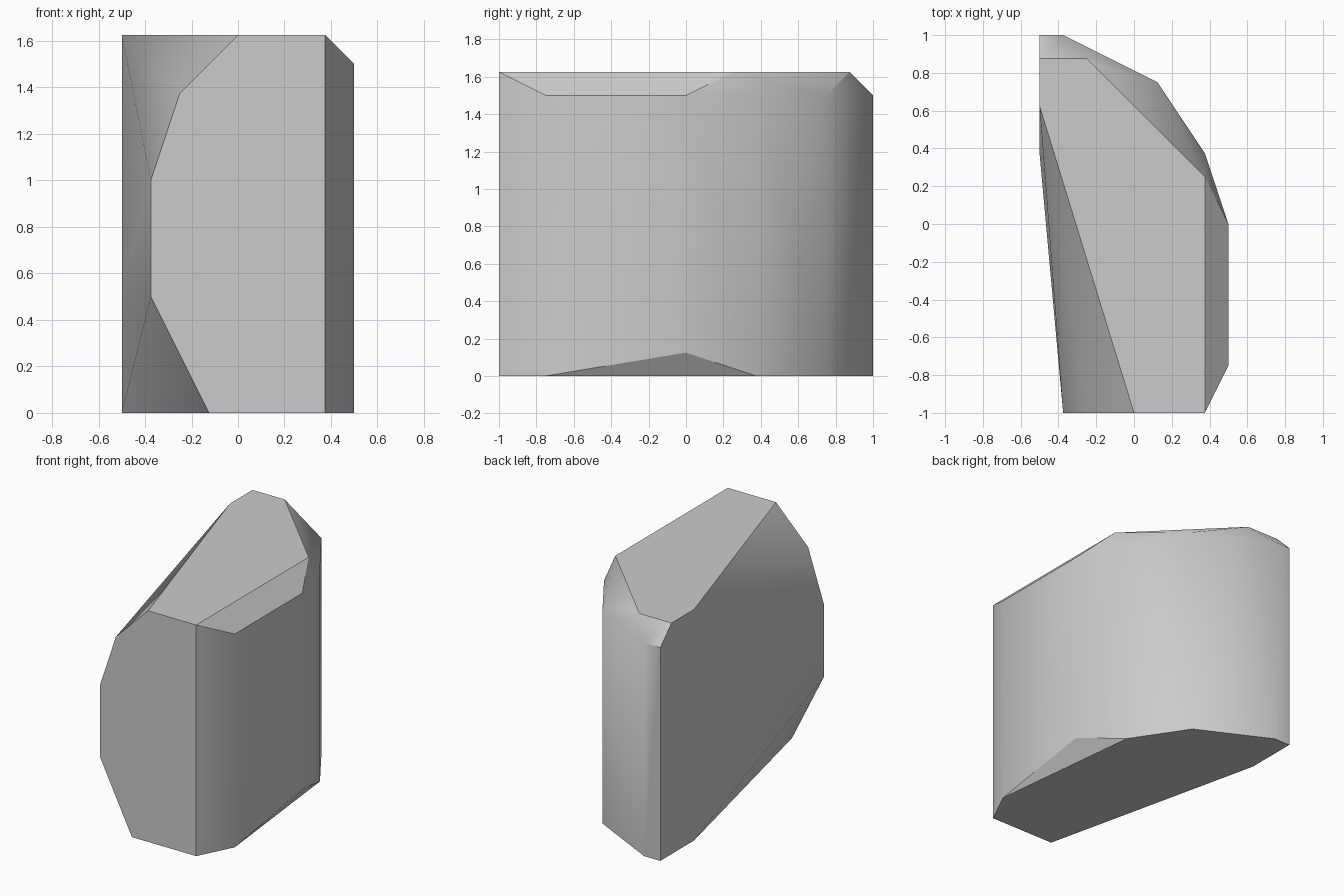
import bpy
import bmesh
from math import radians

cube = bpy.data.objects.get("Cube")
if cube:
    bpy.data.objects.remove(cube, do_unlink=True)

UNIT = 1 / 8  # every corner of the stone sits on this grid


def make_material(name, colour):
    material = bpy.data.materials.new(name)
    material.use_nodes = True
    material.diffuse_color = colour
    shader = next(n for n in material.node_tree.nodes if n.type == "BSDF_PRINCIPLED")
    shader.inputs["Base Color"].default_value = colour
    shader.inputs["Roughness"].default_value = 0.9
    return material


def at_height(outline, height):
    """Lift a plan outline to one level."""
    return [(x, y, height) for x, y in outline]


# Rounded back wall, shared by the foot and the shoulder
back_wall = [(3, 3), (1, 6), (-3, 8), (-4, 8)]

# Flat foot, flat crown and the bevelled shoulder just below the crown
foot = at_height([(-1, -8), (3, -8), (4, -6)] + back_wall + [(-4, 5)], 0)
crown = at_height([(0, -8), (3, -8), (3, 2), (-2, 7), (-4, 7), (-4, 5)], 13)
shoulder = at_height([(4, -6), (4, 0)] + back_wall, 12)

# Chipped corners of the front face, the side wall and the undercut
front_chips = [(-2, -8, 11), (-3, -8, 8), (-3, -8, 4)]
side_chips = [(-4, 3, 8), (-4, 3, 4)]
undercut = [(4, 0, 1)]

# Wrap one convex skin around all the corners
bm = bmesh.new()
for corner in foot + crown + shoulder + front_chips + side_chips + undercut:
    bm.verts.new([c * UNIT for c in corner])
bmesh.ops.convex_hull(bm, input=bm.verts)
bmesh.ops.dissolve_limit(bm, angle_limit=radians(0.5), verts=bm.verts, edges=bm.edges)
bmesh.ops.recalc_face_normals(bm, faces=bm.faces)

mesh = bpy.data.meshes.new("stone_block")
bm.to_mesh(mesh)
bm.free()
mesh.materials.append(make_material("stone grey", (0.6, 0.6, 0.6, 1)))

stone = bpy.data.objects.new("stone_block", mesh)
bpy.context.collection.objects.link(stone)

# Soft shading along the rounded walls, crisp edges elsewhere
bpy.ops.object.select_all(action="DESELECT")
stone.select_set(True)
bpy.context.view_layer.objects.active = stone
bpy.ops.object.shade_smooth_by_angle(angle=radians(30))
